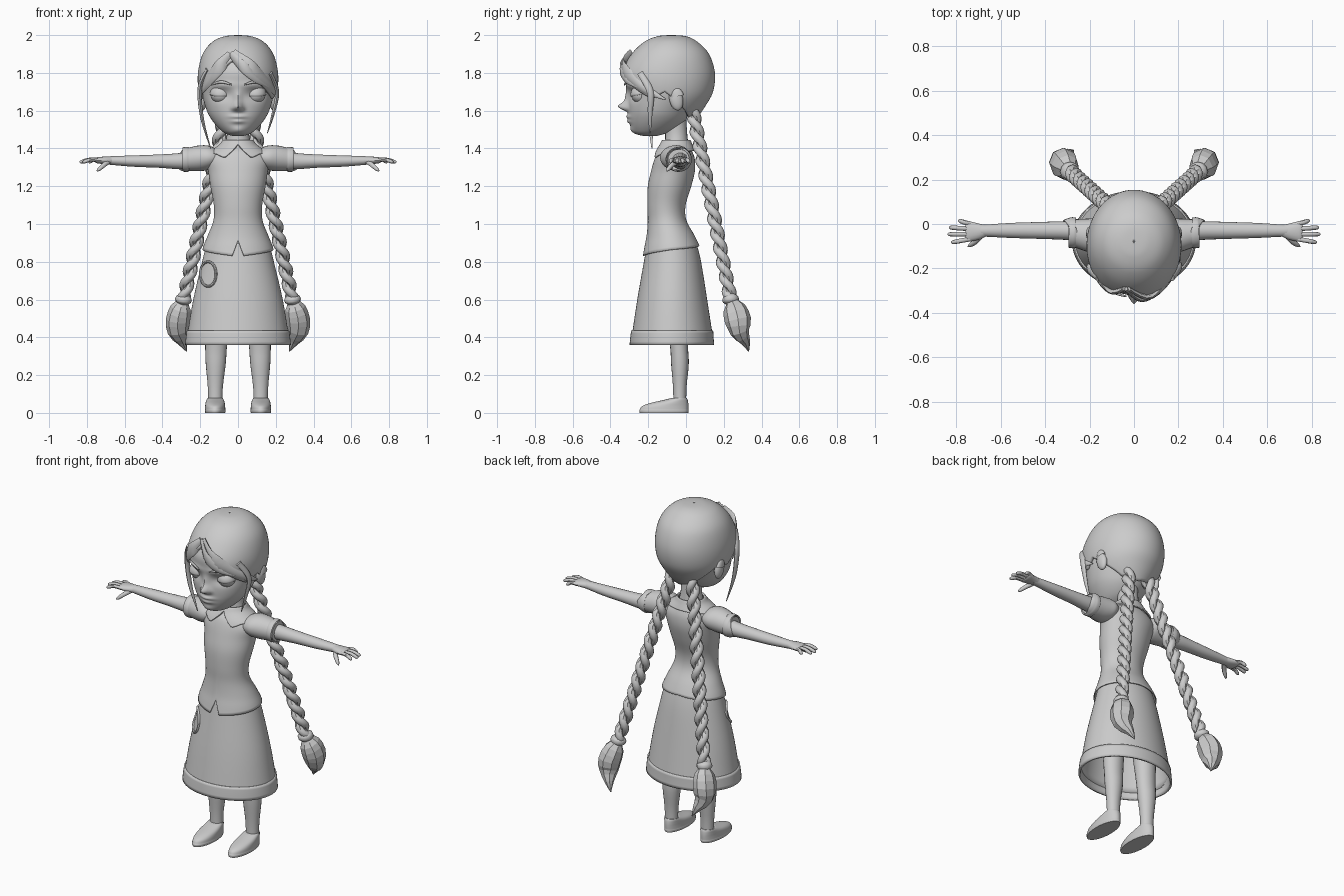
import bpy, bmesh
from math import sin, cos, pi, radians, exp
from mathutils import Vector, Matrix


def spline(keys, u):
    n = len(keys) - 1
    i = min(int(u), n - 1)
    t = u - i
    ps = [keys[min(max(i + k, 0), n)] for k in (-1, 0, 1, 2)]
    return [b + .5 * t * (c - a + t * (2 * a - 5 * b + 4 * c - d + t * (3 * (b - c) + d - a)))
            for a, b, c, d in zip(*ps)]


def table(points, v):
    for (a, p), (b, q) in zip(points, points[1:]):
        if v <= b:
            return p + (q - p) * (v - a) / (b - a)
    return points[-1][1]


def finish(name, bm, mirror=False, thick=0, smooth=True):
    bmesh.ops.recalc_face_normals(bm, faces=bm.faces)
    me = bpy.data.meshes.new(name)
    bm.to_mesh(me)
    bm.free()
    if smooth:
        me.shade_smooth()
        me.set_sharp_from_angle(angle=radians(45))
    ob = bpy.data.objects.new(name, me)
    bpy.context.collection.objects.link(ob)
    if thick:
        ob.modifiers.new("thickness", 'SOLIDIFY').thickness = thick
    if mirror:
        ob.modifiers.new("mirror", 'MIRROR').use_mirror_merge = False
    return ob


def skin(bm, rings, caps):
    vs = [[bm.verts.new(p) for p in r] for r in rings]
    n = len(vs[0])
    for a, b in zip(vs, vs[1:]):
        for j in range(n):
            bm.faces.new((a[j], a[(j + 1) % n], b[(j + 1) % n], b[j]))
    if caps:
        bm.faces.new(vs[0])
        bm.faces.new(vs[-1])


# Stacked ellipses; rows run top to bottom as (z, front y, back y, half width)
def shell(name, rows, edge=None, sides=48, steps=24, cx=0, caps=False, shape=None, **kw):
    rings = [[] for _ in range(steps + 1)]
    for j in range(sides):
        a = -pi + 2 * pi * j / sides
        end = len(rows) - 1
        if edge:
            lo, hi, goal = 0, end, edge(a * 180 / pi)
            for _ in range(24):
                end = (lo + hi) / 2
                lo, hi = (end, hi) if spline(rows, end)[0] > goal else (lo, end)
        for i in range(steps + 1):
            z, f, b, w = spline(rows, end * i / steps)
            p = Vector((cx + w * sin(a), (f + b) / 2 - (b - f) / 2 * cos(a), z))
            rings[i].append(shape(p) if shape else p)
    bm = bmesh.new()
    skin(bm, rings, caps)
    return finish(name, bm, **kw)


# Swept ellipse; keys are (x, y, z, radius across, radius along the up direction)
def tube(name, keys, sides=12, steps=16, up=(0, 0, 1), **kw):
    rings = []
    n = len(keys) - 1
    for i in range(steps + 1):
        u = n * i / steps
        x, y, z, ra, rb = spline(keys, u)
        t = Vector(spline(keys, min(u + .01, n))[:3]) - Vector(spline(keys, max(u - .01, 0))[:3])
        s = t.cross(Vector(up)).normalized()
        v = s.cross(t).normalized()
        rings.append([Vector((x, y, z)) + s * ra * cos(2 * pi * k / sides) + v * rb * sin(2 * pi * k / sides)
                      for k in range(sides)])
    bm = bmesh.new()
    skin(bm, rings, True)
    return finish(name, bm, **kw)


def ball(name, loc, size, tilt=0, keep=None, **kw):
    bm = bmesh.new()
    bmesh.ops.create_uvsphere(bm, u_segments=24, v_segments=16, radius=1)
    if keep is not None:
        bmesh.ops.delete(bm, geom=[v for v in bm.verts if v.co.z < keep], context='VERTS')
    bm.transform(Matrix.Translation(loc) @ Matrix.Rotation(tilt, 4, 'X') @ Matrix.Diagonal((*size, 1)))
    return finish(name, bm, mirror=True, **kw)


# Head with nose, sockets, lips and chin
def face(p):
    if p.y < -.12:
        def bump(x, z, sx, sz):
            return exp(-((abs(p.x) - x) / sx) ** 2 - ((p.z - z) / sz) ** 2)
        p.y -= (.05 * bump(0, 1.622, .022, .022) + .016 * bump(0, 1.665, .018, .04)
                + .013 * bump(.022, 1.612, .014, .013) - .02 * bump(.09, 1.685, .05, .03)
                + .014 * bump(0, 1.568, .04, .011) + .013 * bump(0, 1.543, .034, .011)
                + .01 * bump(0, 1.495, .035, .02) + .007 * bump(.08, 1.735, .06, .018))
    return p


shell("head", [(1.97, -.1, -.06, .02), (1.95, -.19, .02, .1), (1.9, -.26, .08, .16), (1.82, -.315, .11, .19),
               (1.75, -.318, .1, .193), (1.68, -.308, .075, .188), (1.6, -.305, .03, .165),
               (1.55, -.3, 0, .138), (1.505, -.287, -.05, .1), (1.478, -.265, -.11, .065),
               (1.465, -.22, -.16, .025)], sides=96, steps=90, caps=True, shape=face)
tube("neck", [(0, -.06, 1.58, .06, .06), (0, -.052, 1.48, .058, .058), (0, -.05, 1.4, .075, .065),
              (0, -.05, 1.36, .08, .07)], sides=24, up=(0, 1, 0))
ball("eye", (.092, -.238, 1.685), (.052, .052, .048))
ball("upper_eyelid", (.092, -.238, 1.686), (.057, .056, .052), tilt=radians(12), keep=-.1, thick=.004)
tube("eyebrow", [(.035, -.326, 1.738, .004, .004), (.09, -.307, 1.752, .006, .008),
                 (.15, -.25, 1.735, .003, .003)], mirror=True)
ball("ear", (.187, -.052, 1.66), (.022, .036, .06), tilt=radians(12))
ball("ear_rim", (.2, -.042, 1.665), (.016, .034, .058), tilt=radians(12), keep=.1)

# Hair cap with a sweeping hairline
hairline = [(0, 1.87), (20, 1.81), (40, 1.75), (60, 1.7), (78, 1.66), (95, 1.70),
            (112, 1.65), (140, 1.565), (180, 1.55)]
shell("hair_cap", [(2, -.085, -.075, .004), (1.994, -.15, 0, .07), (1.965, -.22, .06, .135),
                   (1.9, -.288, .122, .187), (1.8, -.342, .153, .212), (1.7, -.335, .143, .207),
                   (1.62, -.3, .1, .175), (1.54, -.2, .045, .1)],
      edge=lambda a: table(hairline, abs(a + 9)), sides=96, steps=36, thick=.018)

# Fringe and loose locks
locks = [
    [(-.03, -.29, 1.9, .01, .03), (.06, -.33, 1.83, .013, .04), (.14, -.275, 1.76, .011, .03),
     (.195, -.19, 1.7, .008, .02), (.207, -.11, 1.66, .003, .004)],
    [(-.04, -.29, 1.9, .01, .02), (.03, -.34, 1.83, .011, .028), (.1, -.315, 1.765, .008, .02),
     (.16, -.26, 1.725, .003, .004)],
    [(-.04, -.29, 1.9, .01, .02), (-.1, -.305, 1.83, .012, .035), (-.16, -.25, 1.75, .01, .028),
     (-.2, -.16, 1.68, .003, .005)],
    [(-.16, -.24, 1.82, .012, .02), (-.202, -.2, 1.72, .012, .02), (-.19, -.19, 1.56, .009, .015),
     (-.145, -.18, 1.4, .002, .003)],
    [(.17, -.24, 1.8, .012, .02), (.207, -.19, 1.7, .011, .018), (.185, -.19, 1.58, .008, .012),
     (.155, -.19, 1.48, .002, .003)],
]
for k, keys in enumerate(locks):
    tube("fringe_lock" if k < 3 else "side_lock", keys, sides=8, up=(0, 0, 1) if k < 3 else (0, 1, 0))

# Rope braids with ties and tufts
top, low = Vector((.065, .035, 1.6)), Vector((.288, .236, .6))
across = (low - top).cross(Vector((0, 1, 0))).normalized()
depth = across.cross(low - top).normalized()
for phase in (0, pi):
    strand = []
    for i in range(105):
        t = i / 104
        a = 13 * pi * t + phase
        p = top.lerp(low, t) + (across * cos(a) + depth * sin(a)) * .017
        strand.append((*p, .022, .022))
    tube("braid_strand", strand, sides=8, steps=104, up=(0, 1, 0), mirror=True)
tube("braid_tie", [(.284, .231, .625, .026, .026), (.287, .234, .61, .042, .042),
                   (.29, .238, .59, .042, .042), (.292, .24, .575, .026, .026)], up=(0, 1, 0), mirror=True)
tube("braid_tuft", [(.29, .238, .59, .025, .025), (.302, .255, .555, .055, .06), (.318, .275, .49, .064, .07),
                    (.318, .285, .43, .055, .052), (.295, .315, .375, .026, .026),
                    (.272, .332, .325, .002, .002)], sides=8, steps=10, up=(0, 1, 0), mirror=True, smooth=False)

# Blouse with notched hem, and collar
hem = [(0, .915), (9, .832), (40, .845), (90, .865), (180, .885)]
shell("blouse", [(1.43, -.105, .005, .06), (1.405, -.125, .02, .095), (1.38, -.15, .035, .145),
                 (1.34, -.168, .047, .172), (1.28, -.185, .047, .158), (1.2, -.202, .028, .146),
                 (1.1, -.205, -.002, .128), (1.02, -.202, .002, .13), (.94, -.208, .045, .16),
                 (.88, -.22, .073, .184), (.82, -.232, .09, .198)],
      edge=lambda a: table(hem, abs(a)), sides=120, steps=40, thick=.006)
points = [(0, 1.425), (24, 1.352), (45, 1.372), (90, 1.385), (180, 1.39)]
shell("collar", [(1.44, -.115, .018, .07), (1.445, -.125, .024, .08), (1.42, -.14, .034, .1),
                 (1.38, -.165, .05, .155), (1.34, -.182, .06, .185)],
      edge=lambda a: table(points, abs(a)), sides=96, thick=.008)

# Skirt, hem band and pocket loop
shell("skirt", [(.9, -.205, .055, .165), (.8, -.223, .08, .19), (.6, -.258, .112, .237),
                (.4, -.288, .143, .27)], sides=64, steps=12, thick=.006)
shell("skirt_band", [(.437, -.29, .144, .271), (.4, -.295, .146, .276), (.36, -.299, .149, .28)],
      sides=64, steps=4, thick=.012)
pocket = []
for i in range(13):
    a = 2 * pi * i / 12
    x, z = -.158 + .042 * cos(a), .735 + .065 * sin(a)
    w, ry = .19 + (.8 - z) * .235, .152 + (.8 - z) * .17
    pocket.append((x, -.072 - ry * (1 - (x / w) ** 2) ** .5 - .004, z, .007, .007))
tube("pocket_loop", pocket, sides=8, steps=36, up=(0, 1, 0))

# Arms, sleeves and hands
tube("arm", [(.15, -.04, 1.345, .045, .05), (.3, -.03, 1.333, .042, .043), (.42, -.029, 1.333, .038, .035),
             (.55, -.029, 1.333, .034, .03), (.67, -.03, 1.336, .027, .023), (.7, -.031, 1.336, .028, .02)],
     sides=20, mirror=True)
tube("sleeve", [(.1, -.055, 1.352, .06, .035), (.15, -.055, 1.352, .083, .062), (.2, -.05, 1.348, .076, .068),
                (.25, -.043, 1.343, .066, .063), (.275, -.04, 1.342, .062, .06)],
     sides=24, mirror=True)
tube("sleeve_cuff", [(.262, -.04, 1.342, .062, .06), (.266, -.04, 1.342, .069, .066),
                     (.29, -.038, 1.341, .068, .064), (.294, -.038, 1.341, .058, .055)],
     sides=24, mirror=True)
tube("palm", [(.67, -.03, 1.336, .027, .021), (.705, -.034, 1.337, .038, .02), (.745, -.034, 1.337, .046, .016),
              (.757, -.034, 1.336, .042, .01)], sides=16, mirror=True)
for y0, x1, y1 in ((.001, .792, .014), (-.022, .832, -.016), (-.046, .838, -.046), (-.068, .822, -.082)):
    tube("finger", [(.735, y0, 1.337, .01, .01), ((.735 + x1) / 2, (y0 + y1) / 2, 1.341, .0105, .0105),
                    (x1 - .008, y1, 1.329, .009, .009), (x1, y1, 1.326, .003, .003)],
         sides=8, steps=8, mirror=True)
tube("thumb", [(.685, -.045, 1.33, .014, .014), (.71, -.075, 1.312, .013, .013), (.735, -.094, 1.29, .01, .01),
               (.747, -.102, 1.281, .003, .003)], sides=8, steps=8, mirror=True)

# Legs and slip-on shoes
tube("leg", [(.09, -.07, .86, .08, .08), (.108, -.05, .6, .07, .068), (.116, -.037, .36, .058, .048),
             (.118, -.032, .26, .053, .047), (.12, -.033, .14, .04, .036), (.12, -.033, .05, .037, .034)],
     sides=20, up=(0, 1, 0), mirror=True)
shell("shoe", [(.078, -.08, .004, .041), (.068, -.12, .009, .046), (.052, -.19, .012, .051),
               (.036, -.232, .013, .053), (.018, -.244, .013, .054), (.012, -.247, .014, .055),
               (0, -.245, .012, .053)], sides=32, cx=.121, caps=True, mirror=True)
